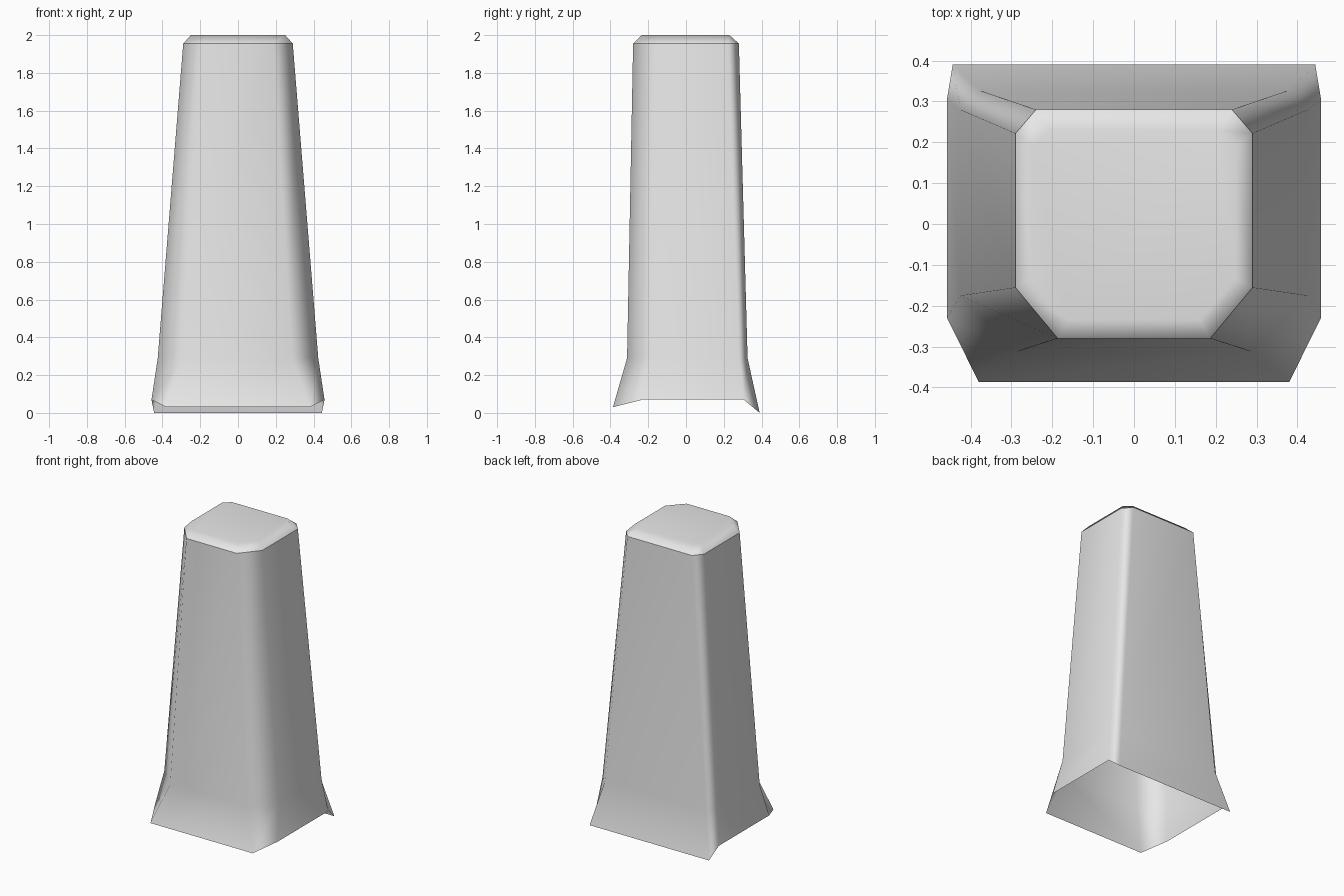
import bpy, bmesh

cube = bpy.data.objects.get("Cube")
if cube:
    bpy.data.objects.remove(cube, do_unlink=True)

grey = bpy.data.materials.new("light_grey")
grey.use_nodes = True
colour = (0.8, 0.8, 0.8, 1)
grey.diffuse_color = colour
grey.node_tree.nodes["Principled BSDF"].inputs["Base Color"].default_value = colour

# Half outlines of each ring: front, front side, back side, back corners
rings = [
    # flared, uneven base
    [(0.38, -0.387, 0.03), (0.458, -0.23, 0.07), (0.458, 0.305, 0.07), (0.444, 0.39, 0.0)],
    # start of the flare
    [(0.286, -0.312, 0.29), (0.425, -0.176, 0.29), (0.425, 0.28, 0.29), (0.375, 0.326, 0.29)],
    # shoulder
    [(0.187, -0.28, 1.955), (0.29, -0.156, 1.955), (0.29, 0.222, 1.955), (0.24, 0.28, 1.955)],
    # top rim
    [(0.16, -0.235, 2), (0.25, -0.135, 2), (0.25, 0.19, 2), (0.205, 0.23, 2)],
]

bm = bmesh.new()
loops = []
for half in rings:
    outline = half + [(-x, y, z) for x, y, z in reversed(half)]
    loops.append([bm.verts.new(p) for p in outline])

# Skin the rings together and close the top, leaving the bottom open
for low, high in zip(loops, loops[1:]):
    for i in range(len(low)):
        j = (i + 1) % len(low)
        bm.faces.new((low[i], low[j], high[j], high[i]))
bm.faces.new(loops[-1])

for face in bm.faces:
    face.smooth = True

# Crisp line around the shoulder
shoulder = loops[2]
for i, vert in enumerate(shoulder):
    bm.edges.get((vert, shoulder[i - 1])).smooth = False

mesh = bpy.data.meshes.new("tapered_pillar")
bm.to_mesh(mesh)
bm.free()
mesh.materials.append(grey)
pillar = bpy.data.objects.new("tapered_pillar", mesh)
bpy.context.collection.objects.link(pillar)

# Keep broad faces flat and let the chamfers carry the rounding
weighted = pillar.modifiers.new("weighted_normals", 'WEIGHTED_NORMAL')
weighted.keep_sharp = True
